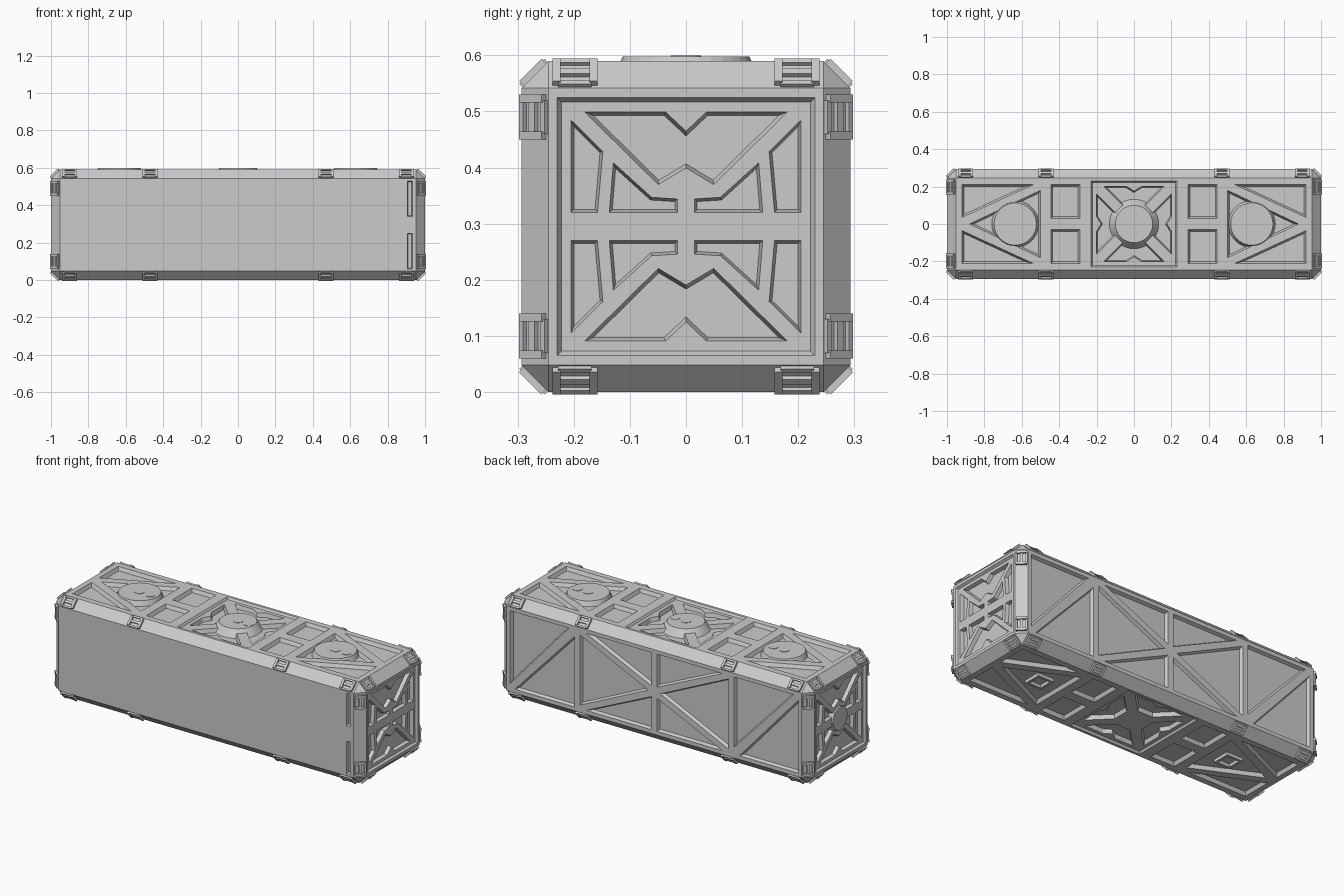
import bpy, bmesh
from mathutils import Matrix, Vector

if "Cube" in bpy.data.objects:
    bpy.data.objects.remove(bpy.data.objects["Cube"])

HY, H, CH = 0.293, 0.59, 0.048
MID = H / 2


def frame(origin, u, v, n):
    m = Matrix((u, v, n)).transposed().to_4x4()
    m.translation = origin
    return m


TOP = frame((0, 0, H), (1, 0, 0), (0, 1, 0), (0, 0, 1))
BOTTOM = frame((0, 0, 0), (1, 0, 0), (0, -1, 0), (0, 0, -1))
BACK = frame((0, HY, MID), (-1, 0, 0), (0, 0, 1), (0, 1, 0))
FRONT = frame((0, -HY, MID), (1, 0, 0), (0, 0, 1), (0, -1, 0))
RIGHT = frame((1, 0, MID), (0, 1, 0), (0, 0, 1), (1, 0, 0))
LEFT = frame((-1, 0, MID), (0, -1, 0), (0, 0, 1), (-1, 0, 0))


def finish(name, bm):
    bmesh.ops.recalc_face_normals(bm, faces=bm.faces)
    me = bpy.data.meshes.new(name)
    bm.to_mesh(me)
    bm.free()
    ob = bpy.data.objects.new(name, me)
    bpy.context.collection.objects.link(ob)
    return ob


def pocket(bm, m, pts, depth, taper):
    """Tapered polygon cutter sunk into the face frame m."""
    p = [Vector(q) for q in pts]
    k = len(p)
    if sum(p[i - 1].cross(p[i]) for i in range(k)) < 0:
        p.reverse()
    inner = []
    for i in range(k):
        d0, d1 = (p[i] - p[i - 1]).normalized(), (p[(i + 1) % k] - p[i]).normalized()
        n0, n1 = Vector((-d0.y, d0.x)), Vector((-d1.y, d1.x))
        inner.append(p[i] + (n0 + n1) * taper / (1 + n0.dot(n1)))
    a = [bm.verts.new(m @ Vector((q.x, q.y, 0.01))) for q in p]
    b = [bm.verts.new(m @ Vector((q.x, q.y, 0.0))) for q in p]
    c = [bm.verts.new(m @ Vector((q.x, q.y, -depth))) for q in inner]
    bm.faces.new(a)
    bm.faces.new(c[::-1])
    for lo, hi in ((a, b), (b, c)):
        for i in range(k):
            j = (i + 1) % k
            bm.faces.new((lo[i], lo[j], hi[j], hi[i]))


def rect(x0, x1, y0, y1):
    return [(x0, y0), (x1, y0), (x1, y1), (x0, y1)]


def flips(pts, fx=(1, -1), fy=(1, -1)):
    return [[(x * a, y * b) for x, y in pts] for a in fx for b in fy]


def box(bm, m, centre, size):
    bmesh.ops.create_cube(bm, size=1, matrix=m @ Matrix.Translation(centre) @ Matrix.Diagonal((*size, 1)))


# Chamfered body
bm = bmesh.new()
bmesh.ops.create_cube(bm, size=1, matrix=Matrix.Translation((0, 0, MID)) @ Matrix.Diagonal((2, 2 * HY, H, 1)))
bmesh.ops.bevel(bm, geom=bm.edges[:], offset=CH, segments=1, affect='EDGES')
body = finish("container_body", bm)

# Shallow square recesses on the ends and the middle of top and bottom
shallow = bmesh.new()
for m in (TOP, BOTTOM, LEFT, RIGHT):
    pocket(shallow, m, rect(-.23, .23, -.23, .23), 0.012, 0.008)

# Deep pockets that leave the truss ribs standing
deep = bmesh.new()
for m in (TOP, BOTTOM):
    for f in flips(rect(.29, .445, .03, .21)):
        pocket(deep, m, f, 0.02, 0.01)
    for f in flips([(.92, .21), (.54, .21), (.92, .035)]):
        pocket(deep, m, f, 0.02, 0.01)
    for f in flips([(.88, 0), (.5, .18), (.5, -.18)], fy=(1,)):
        pocket(deep, m, f, 0.02, 0.01)
    wedge = [(-.17, .205), (-.04, .205), (0, .18), (.04, .205), (.17, .205), (.05, .085), (-.05, .085)]
    for s in (1, -1):
        pocket(deep, m, [(x, y * s) for x, y in wedge], 0.035, 0.01)
        pocket(deep, m, [(y * s, x) for x, y in wedge], 0.035, 0.01)
for m in (LEFT, RIGHT):
    wedge = [(-.19, .208), (-.035, .208), (0, .175), (.035, .208), (.19, .208), (.05, .07), (0, .1), (-.05, .07)]
    for f in flips(wedge, fx=(1,)):
        pocket(deep, m, f, 0.032, 0.01)
    for f in flips([(.208, .197), (.208, .022), (.155, .022), (.145, .135)]):
        pocket(deep, m, f, 0.032, 0.008)
    for f in flips([(.132, .12), (.14, .022), (.012, .022), (.012, .052), (.06, .055)]):
        pocket(deep, m, f, 0.032, 0.008)

# Back truss: crossed middle bays, single diagonals in the outer bays
for f in flips([(.018, .225), (.44, .225), (.018, .032)]):
    pocket(deep, BACK, f, 0.018, 0.008)
for f in flips([(.48, .205), (.48, -.205), (.04, 0)], fy=(1,)):
    pocket(deep, BACK, f, 0.018, 0.008)
for s in (1, -1):
    for t in (1, -1):
        tri = [(.515 * t, .225 * t), (.90 * t, .225 * t), (.515 * t, -.185 * t)]
        if s < 0:
            tri = [(.93 * t, .20 * t), (.93 * t, -.225 * t), (.55 * t, -.225 * t)]
        pocket(deep, BACK, tri, 0.018, 0.008)

# Narrow slots at the right end of the plain front
for f in flips(rect(.905, .932, .045, .235), fx=(1,)):
    pocket(deep, FRONT, f, 0.018, 0.005)

# Cut the body, bake the result and drop the cutters
cutters = [finish("recess_cutter", shallow), finish("pocket_cutter", deep)]
for c in cutters:
    c.hide_render = True
    mod = body.modifiers.new(c.name, 'BOOLEAN')
    mod.operation, mod.solver, mod.object = 'DIFFERENCE', 'EXACT', c
deps = bpy.context.evaluated_depsgraph_get()
baked = bpy.data.meshes.new_from_object(body.evaluated_get(deps))
body.modifiers.clear()
body.data = baked
for c in cutters:
    bpy.data.objects.remove(c)

# Latches straddling the chamfers
bm = bmesh.new()


def latch(p, along, out):
    n, a = Vector(out).normalized(), Vector(along)
    m = frame(p, a, n.cross(a), n)
    for s in (1, -1):
        box(bm, m, (.033 * s, 0, .002), (.014, .056, .02))
        box(bm, m, (0, .027 * s, .001), (.06, .01, .014))
    box(bm, m, (0, 0, .001), (.06, .014, .016))


c = CH / 2
for sz in (1, -1):
    z = MID + sz * (MID - c)
    for sy in (1, -1):
        for x in (-.9, -.47, .47, .9):
            latch((x, sy * (HY - c), z), (1, 0, 0), (0, sy, sz))
        for sx in (1, -1):
            latch((sx * (1 - c), sy * .198, z), (0, 1, 0), (sx, 0, sz))
            latch((sx * (1 - c), sy * (HY - c), MID + sz * .195), (0, 0, 1), (sx, sy, 0))
finish("edge_latches", bm)

# Round caps on top, each with two small studs
for name, x, r in (("left_cap", -.635, .113), ("middle_cap", 0, .1), ("right_cap", .63, .113)):
    bm = bmesh.new()
    bmesh.ops.create_cone(bm, cap_ends=True, segments=32, radius1=.132, radius2=r, depth=.042,
                          matrix=Matrix.Translation((x, 0, .577)))
    for dx in (0, .07):
        bmesh.ops.create_cone(bm, cap_ends=True, segments=20, radius1=.027, radius2=.027, depth=.01,
                              matrix=Matrix.Translation((x + dx, 0, .595)))
    finish(name, bm)

# Small square frames in the bottom triangles
bm = bmesh.new()
for x in (-.63, .63):
    for s in (1, -1):
        box(bm, BOTTOM, (x + .045 * s, 0, -.013), (.015, .105, .022))
        box(bm, BOTTOM, (x, .045 * s, -.013), (.105, .015, .022))
finish("bottom_frames", bm)

# Eight-sided hub plate on the left end
bm = bmesh.new()
bmesh.ops.create_cone(bm, cap_ends=True, segments=8, radius1=.085, radius2=.07, depth=.03,
                      matrix=LEFT @ Matrix.Translation((0, 0, -.02)))
finish("left_end_hub", bm)
